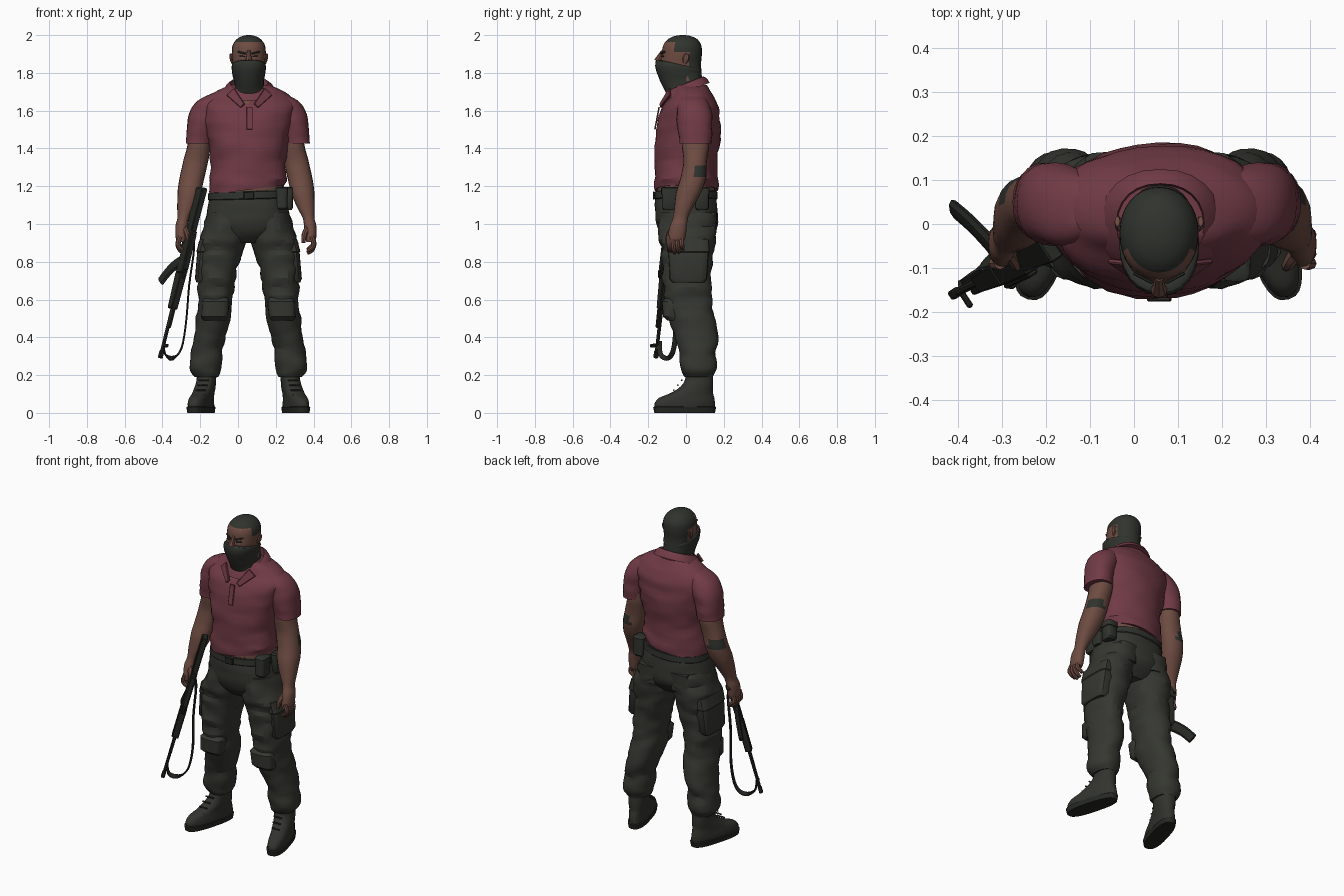
import bpy, bmesh, math
from mathutils import Vector, noise

MID = 0.055  # mirror plane of the body


def mat(name, r, g, b):
    m = bpy.data.materials.new(name)
    m.diffuse_color = (r, g, b, 1)
    return m


SHIRT = mat("maroon_cloth", 0.165, 0.043, 0.06)
PANTS = mat("dark_olive_cloth", 0.036, 0.038, 0.030)
SKIN = mat("brown_skin", 0.155, 0.072, 0.054)
DARK = mat("charcoal_cloth", 0.030, 0.033, 0.027)
BOOT = mat("boot_leather", 0.032, 0.033, 0.027)
GUN = mat("gun_metal", 0.019, 0.021, 0.017)


def finish(name, bm, mats, rule=None, angle=35):
    bmesh.ops.recalc_face_normals(bm, faces=bm.faces)
    bm.normal_update()
    if rule:
        for f in bm.faces:
            f.material_index = rule(f.calc_center_median(), f.normal)
    me = bpy.data.meshes.new(name)
    bm.to_mesh(me)
    bm.free()
    ob = bpy.data.objects.new(name, me)
    bpy.context.collection.objects.link(ob)
    for m in mats if isinstance(mats, list) else [mats]:
        me.materials.append(m)
    bpy.ops.object.select_all(action='DESELECT')
    ob.select_set(True)
    bpy.context.view_layer.objects.active = ob
    bpy.ops.object.shade_smooth_by_angle(angle=math.radians(angle))
    return ob


def smooth_path(keys, sub):
    # Catmull-Rom resampling of equal-length tuples
    out = []
    for i in range(len(keys) - 1):
        a, b, c, d = (keys[max(0, i - 1)], keys[i], keys[i + 1], keys[min(len(keys) - 1, i + 2)])
        for s in range(sub):
            t = s / sub
            out.append([0.5 * (2 * q + (r - p) * t + (2 * p - 5 * q + 4 * r - w) * t * t
                               + (3 * q - p - 3 * r + w) * t ** 3) for p, q, r, w in zip(a, b, c, d)])
    return out + [list(keys[-1])]


def skin_rings(bm, rings):
    vs = [[bm.verts.new(p) for p in r] for r in rings]
    n = len(vs[0])
    for a, b in zip(vs, vs[1:]):
        for i in range(n):
            bm.faces.new((a[i], a[(i + 1) % n], b[(i + 1) % n], b[i]))
    bm.faces.new(vs[0])
    bm.faces.new(vs[-1])


def loft(name, keys, mats, n=24, sub=3, amp=0, rule=None, flip=None, power=0.9, angle=35):
    # ring key: cx, cy, z, rx, ry, tilt_y, yaw, tilt_x
    keys = [tuple(k) + (0,) * (8 - len(k)) for k in keys]
    bm, rings = bmesh.new(), []
    for cx, cy, z, rx, ry, ty, yaw, tx in smooth_path(keys, sub):
        ring = []
        for i in range(n):
            a = math.tau * i / n
            c, s = math.cos(a), math.sin(a)
            u = math.copysign(abs(c) ** power, c) * rx
            v = math.copysign(abs(s) ** power, s) * ry
            x = u * math.cos(yaw) - v * math.sin(yaw)
            y = u * math.sin(yaw) + v * math.cos(yaw)
            if amp:
                k = 1 + amp * noise.noise(Vector(((cx + x) * 9, (cy + y) * 9, z * 19)))
                x, y = x * k, y * k
            px = cx + x
            ring.append(((2 * flip - px) if flip is not None else px, cy + y, z + ty * y + tx * x))
        rings.append(ring)
    skin_rings(bm, rings)
    return finish(name, bm, mats, rule, angle)


def pair(name, keys, mats, m=MID, **kw):
    loft("right_" + name, keys, mats, **kw)
    loft("left_" + name, keys, mats, flip=m, **kw)


def tube(name, pts, radii, m, n=8, flat=1.0, side=(1, 0, 0), sub=3):
    bm, rings = bmesh.new(), []
    path = smooth_path([tuple(p) + (r,) for p, r in zip(pts, radii)], sub)
    for i, p in enumerate(path):
        t = (Vector(path[min(i + 1, len(path) - 1)][:3]) - Vector(path[max(i - 1, 0)][:3])).normalized()
        s = Vector(side)
        s = (s - t * s.dot(t)).normalized()
        w = t.cross(s)
        rings.append([Vector(p[:3]) + p[3] * (s * math.cos(math.tau * k / n) * flat
                      + w * math.sin(math.tau * k / n)) for k in range(n)])
    skin_rings(bm, rings)
    return finish(name, bm, m)


def bar(name, p, q, width, depth, m, down, depth2=None, bevel=0.006):
    # box from p to q, depth measured along the 'down' vector
    p, q, d = Vector(p), Vector(q), Vector(down)
    t = (q - p).normalized()
    d = (d - t * d.dot(t)).normalized()
    w = t.cross(d)
    bm = bmesh.new()
    skin_rings(bm, [[c + w * (a * width / 2) + d * (b * h / 2) for a, b in ((-1, -1), (1, -1), (1, 1), (-1, 1))]
                    for c, h in ((p, depth), (q, depth2 or depth))])
    bmesh.ops.bevel(bm, geom=bm.edges[:], offset=bevel, segments=1, affect='EDGES')
    return finish(name, bm, m)


# Shirt body, with an open skin wedge under the throat
loft("shirt", [(.045, 0, 1.18, .203, .164, 0, 0, .13), (.052, 0, 1.23, .205, .168, 0, 0, .05),
               (.055, 0, 1.30, .198, .164), (.055, 0, 1.38, .202, .168), (.055, .01, 1.47, .218, .172),
               (.055, .015, 1.55, .238, .166), (.06, .022, 1.62, .248, .148), (.062, .032, 1.67, .222, .118),
               (.062, .03, 1.71, .165, .098), (.06, .025, 1.735, .105, .085)],
     [SHIRT, SKIN], n=36, amp=.06, angle=25,
     rule=lambda c, v: int(c.y < 0 and c.z > 1.62 and abs(c.x - .06) < (c.z - 1.6) * .5))
pair("sleeve", [(-.10, .03, 1.69, .04, .05), (-.135, .035, 1.655, .075, .078), (-.17, .042, 1.60, .085, .092),
                (-.19, .046, 1.53, .078, .093), (-.203, .05, 1.47, .072, .088), (-.206, .05, 1.425, .070, .084)],
     SHIRT, m=.052, amp=.07, angle=25)
loft("collar", [(.06, .0, 1.70, .138, .125, .38), (.06, .0, 1.725, .125, .112, .4),
                (.06, 0, 1.745, .10, .092, .4), (.06, 0, 1.70, .094, .088, .3)], SHIRT, sub=1)
for s in (-1, 1):
    bar("collar_flap", (.06 + s * .10, -.085, 1.70), (.06 + s * .035, -.135, 1.625), .012, .055, SHIRT,
        (-s * .6, 0, .8), .03, .003)
bar("button_placket", (.062, -.142, 1.62), (.062, -.165, 1.50), .032, .008, SHIRT, (0, -1, 0), bevel=.002)
loft("abdomen", [(.05, 0, 1.12, .195, .155), (.05, 0, 1.25, .192, .157)], SKIN)

# Arms with dark elbow patches
pair("arm", [(-.20, .05, 1.47, .06, .072), (-.207, .05, 1.41, .062, .072), (-.225, .048, 1.33, .066, .062),
             (-.243, .04, 1.25, .066, .068), (-.257, .015, 1.17, .062, .066), (-.275, -.012, 1.09, .047, .05),
             (-.29, -.03, 1.03, .031, .04), (-.298, -.04, .99, .033, .045), (-.30, -.05, .93, .03, .047),
             (-.30, -.055, .905, .022, .042)],
     [SKIN, DARK], m=.042, n=20, sub=4, amp=.03,
     rule=lambda c, v: int(1.245 < c.z < 1.315 and c.y > .05 and abs(c.x - .042) > .27))
for side, sx in (("right", lambda x: x), ("left", lambda x: .084 - x)):
    for i in range(4):
        y = -.09 + i * .022
        dz = (.012, 0, .004, .02)[i]
        tube(side + "_finger", [(sx(-.305), y, .935), (sx(-.318), y, .895), (sx(-.305), y + .005, .86 + dz),
                                (sx(-.283), y + .008, .845 + dz)], (.014, .014, .0125, .009), SKIN)
    tube(side + "_thumb", [(sx(-.288), -.06, .985), (sx(-.268), -.09, .945), (sx(-.262), -.098, .90)],
         (.017, .015, .01), SKIN)

# Head with hair marked off by a hairline
loft("head", [(.06, .02, 1.64, .07, .07), (.06, .015, 1.72, .072, .075), (.058, -.012, 1.79, .08, .095),
              (.057, -.027, 1.85, .085, .107), (.057, -.022, 1.90, .090, .106), (.057, -.02, 1.945, .086, .101),
              (.057, -.018, 1.978, .064, .078), (.057, -.018, 1.995, .034, .042), (.057, -.018, 2.0, .008, .01)],
     [SKIN, DARK], n=32, sub=4, power=.95,
     rule=lambda c, v: int(c.z > 1.962 or (c.y > -.06 and c.z > 1.915) or c.y > .012))
loft("face_mask", [(.06, .008, 1.655, .078, .085, .2), (.06, .0, 1.69, .09, .095, .15), (.06, -.014, 1.72, .078, .098, .1),
                   (.058, -.032, 1.76, .080, .108), (.057, -.04, 1.80, .088, .119, -.15),
                   (.057, -.037, 1.835, .091, .122, -.22), (.057, -.033, 1.845, .084, .112, -.22)],
     DARK, n=24, sub=3, amp=.05, angle=25)
tube("nose", [(.057, -.122, 1.915), (.057, -.137, 1.89), (.057, -.15, 1.862)], (.010, .013, .02), SKIN)
for s in (-1, 1):
    bar("eyebrow", (.057 + s * .016, -.134, 1.902), (.057 + s * .058, -.112, 1.912), .007, .01, DARK,
        (0, 0, 1), bevel=.002)
    bar("eye", (.057 + s * .022, -.131, 1.887), (.057 + s * .048, -.117, 1.888), .006, .007, GUN,
        (0, 0, 1), bevel=.001)
    x = .057 + s * .092
    tube("ear", [(x - s * .004, -.008, 1.85), (x, .0, 1.875), (x + s * .003, .006, 1.90)],
         (.008, .018, .012), SKIN, flat=.5)

# Trousers
loft("trouser_seat", [(.05, .005, .90, .12, .09), (.052, .006, .95, .19, .14), (.053, .005, 1.01, .219, .162),
                      (.052, .002, 1.08, .215, .166), (.05, 0, 1.14, .203, .160), (.05, 0, 1.175, .199, .158, 0, 0, .04)],
     PANTS, n=32, amp=.04, angle=25)
pair("trouser_leg", [(-.05, .005, 1.06, .11, .145), (-.072, .006, .96, .118, .152), (-.088, .006, .88, .12, .143),
                     (-.103, .006, .79, .110, .132), (-.115, .006, .69, .098, .127), (-.122, .01, .60, .09, .126),
                     (-.130, .025, .51, .088, .126), (-.148, .05, .41, .083, .114), (-.163, .06, .32, .080, .100),
                     (-.172, .062, .25, .085, .098), (-.170, .065, .21, .076, .086), (-.168, .068, .19, .066, .078)],
     PANTS, n=26, sub=4, amp=.14, angle=22)
pair("cargo_pocket", [(-.180, .012, .69, .040, .085), (-.183, .012, .71, .046, .10), (-.166, .012, .85, .05, .108),
                      (-.164, .012, .855, .056, .113), (-.150, .01, .92, .052, .11), (-.146, .01, .925, .03, .09)],
     PANTS, n=16, sub=1, power=.45, amp=.05)
pair("knee_patch", [(-.124, -.06, .49, .06, .04), (-.124, -.07, .51, .072, .052), (-.118, -.075, .59, .074, .054),
                    (-.116, -.065, .61, .06, .04)], PANTS, n=16, sub=1, power=.6)
pair("back_pocket", [(-.055, .11, .95, .06, .05), (-.05, .115, 1.06, .065, .05)], PANTS, n=12, sub=1, power=.5)

# Belt, buckle and hip pouches
loft("belt", [(.05, 0, 1.13, .205, .163, 0, 0, .03), (.05, 0, 1.135, .21, .168, 0, 0, .03),
              (.05, 0, 1.17, .207, .166, 0, 0, .03), (.05, 0, 1.172, .198, .157, 0, 0, .03)], DARK, n=32, sub=1)
bar("buckle", (.03, -.17, 1.15), (.085, -.17, 1.152), .012, .04, GUN, (0, 0, 1), bevel=.003)
for cx, cy, hx, hy in ((.232, -.085, .03, .042), (.268, .0, .022, .03), (.255, .085, .034, .036)):
    loft("hip_pouch", [(cx, cy, 1.075, hx * .8, hy * .8), (cx, cy, 1.085, hx, hy), (cx, cy, 1.155, hx, hy),
                       (cx, cy, 1.157, hx * 1.12, hy * 1.1), (cx, cy, 1.19, hx * 1.1, hy * 1.1),
                       (cx, cy, 1.197, hx * .8, hy * .8)], DARK, n=16, sub=1, power=.5)

# Boots turned outward
pair("boot_sole", [(-.196, -.007, 0, .052, .165, 0, -.27), (-.196, -.007, .03, .056, .171, 0, -.27),
                   (-.196, -.007, .034, .05, .165, 0, -.27)], GUN, n=28, sub=1, power=.75)
pair("boot", [(-.196, -.007, .025, .052, .166, 0, -.27), (-.196, -.006, .05, .053, .164, 0, -.27),
              (-.192, .004, .08, .051, .148, 0, -.27), (-.183, .03, .105, .051, .115, 0, -.25),
              (-.173, .058, .14, .052, .085, 0, -.2), (-.167, .07, .19, .053, .073), (-.168, .068, .25, .055, .07)],
     BOOT, n=28, power=.85, amp=.05, angle=28)
for flip in (0, 1):
    for i in range(5):  # laces
        z, y, cx = .095 + i * .026, -.085 + i * .021, -.205 + i * .008
        p, q = [(2 * MID - x if flip else x, y, z) for x in (cx - .028, cx + .028)]
        bar("boot_lace", p, q, .008, .008, DARK, (0, 0, 1), bevel=.002)

# Rifle hanging muzzle-down in the right hand
A, B = Vector((-.19, -.055, 1.19)), Vector((-.412, -.16, .29))
AX = (B - A).normalized()
D = Vector((-.55, .83, 0))
D = (D - AX * D.dot(AX)).normalized()


def on_gun(t, d=0):
    return A.lerp(B, t) + D * d


for name, t0, t1, d0, d1, w, h0, h1 in (
        ("rifle_stock", 0, .26, .012, .0, .034, .085, .045), ("rifle_receiver", .25, .5, 0, 0, .036, .062, .058),
        ("rifle_top_cover", .27, .48, -.03, -.03, .028, .02, .02), ("rifle_handguard", .5, .71, 0, 0, .04, .056, .042),
        ("gas_tube", .7, .82, -.016, -.014, .016, .016, .016), ("rear_sight", .48, .53, -.038, -.034, .018, .02, .012),
        ("front_sight", .915, .935, -.02, -.02, .012, .05, .05), ("muzzle_brake", .955, 1, 0, 0, .022, .022, .022)):
    bar(name, on_gun(t0, d0), on_gun(t1, d1), w, h0, GUN, D, h1, .004)
tube("rifle_barrel", [on_gun(.68), on_gun(.99)], (.010, .009), GUN, sub=1)
bar("rifle_grip", on_gun(.28, .02), on_gun(.23, .10), .028, .038, GUN, AX)
tube("trigger_guard", [on_gun(.3, .025), on_gun(.32, .055), on_gun(.37, .055), on_gun(.39, .025)], [.004] * 4, GUN)
tube("rifle_magazine", [on_gun(.43, .02), on_gun(.455, .075), on_gun(.50, .13), on_gun(.555, .175)],
     (.034, .033, .031, .030), GUN, flat=.45, side=AX.cross(D))
tube("rifle_sling", [on_gun(.90, .01), (-.385, -.135, .31), (-.345, -.095, .29), (-.30, -.065, .34),
                     (-.275, -.055, .48), (-.258, -.075, .68), (-.232, -.085, .88), on_gun(.27, .01)],
     [.015] * 8, GUN, n=6, flat=.35, side=(1, .2, 0), sub=4)
